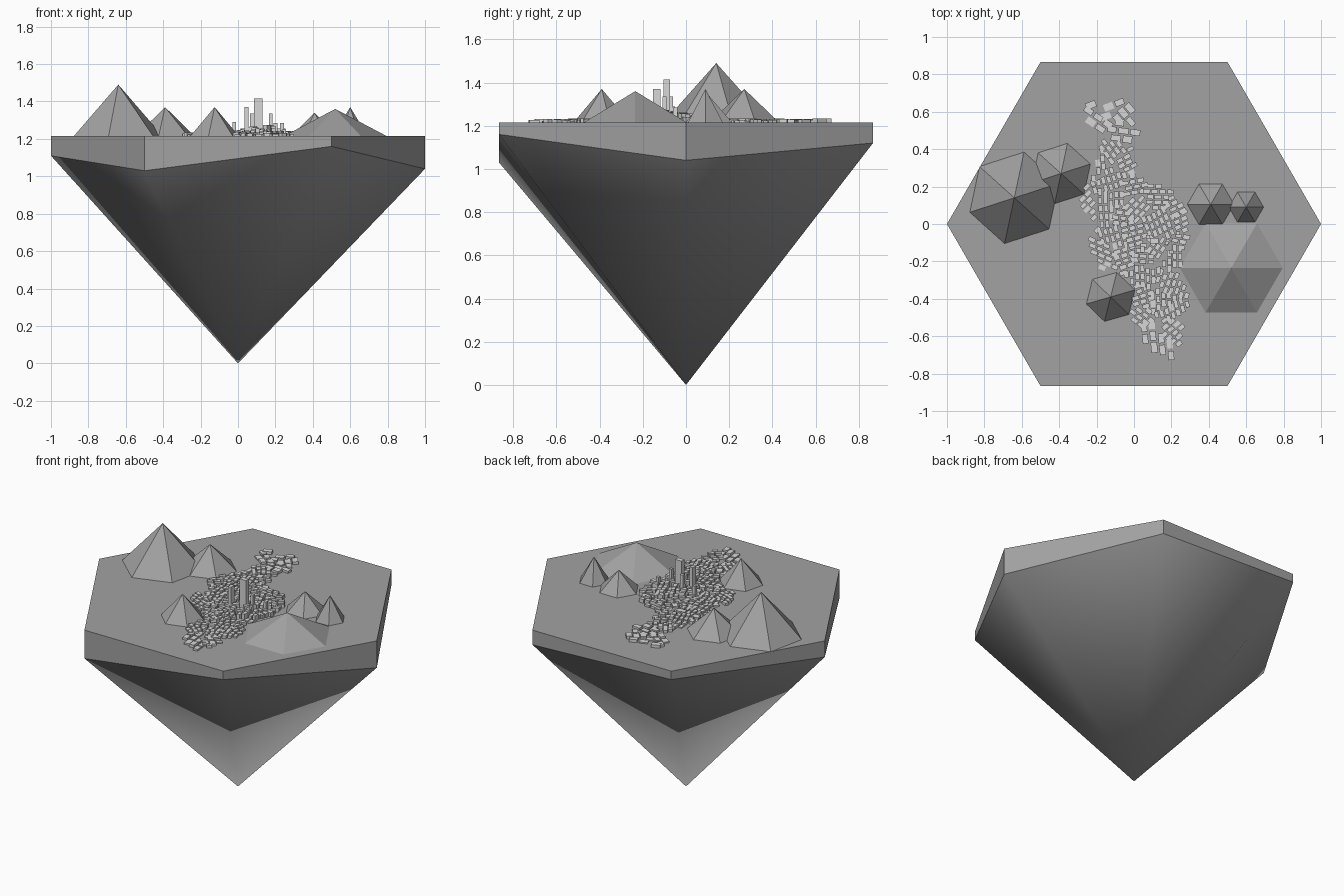
import bpy, bmesh, random
from math import radians, cos, sin, hypot, floor
from mathutils import Matrix, Vector

random.seed(7)
TOP = 1.215

cube = bpy.data.objects.get("Cube")
if cube:
    bpy.data.objects.remove(cube, do_unlink=True)


def make_material(name, value):
    mat = bpy.data.materials.new(name)
    mat.use_nodes = True
    colour = (value, value, value, 1)
    mat.diffuse_color = colour
    mat.node_tree.nodes["Principled BSDF"].inputs["Base Color"].default_value = colour
    return mat


rock = make_material("rock grey", 0.36)
concrete = make_material("pale concrete", 0.68)


def finish(bm, name, mat, smooth=False):
    bmesh.ops.recalc_face_normals(bm, faces=bm.faces)
    for face in bm.faces:
        face.smooth = smooth
    mesh = bpy.data.meshes.new(name)
    bm.to_mesh(mesh)
    bm.free()
    mesh.materials.append(mat)
    obj = bpy.data.objects.new(name, mesh)
    bpy.context.collection.objects.link(obj)
    return obj


# Island: hexagonal plate whose lower rim is uneven
rim_heights = [1.04, 1.12, 1.16, 1.11, 1.03, 1.16]
corners = [(cos(radians(60 * i)), sin(radians(60 * i))) for i in range(6)]

bm = bmesh.new()
upper = [bm.verts.new((x, y, TOP)) for x, y in corners]
lower = [bm.verts.new((x, y, z)) for (x, y), z in zip(corners, rim_heights)]
bm.faces.new(upper)
for i in range(6):
    j = (i + 1) % 6
    bm.faces.new((lower[i], lower[j], upper[j], upper[i]))
plate = finish(bm, "island_plate", rock)

# Underside: smooth point hanging below the rim
bm = bmesh.new()
tip = bm.verts.new((0, 0, 0))
rim = [bm.verts.new((x, y, z)) for (x, y), z in zip(corners, rim_heights)]
for i in range(6):
    bm.faces.new((rim[(i + 1) % 6], rim[i], tip))
finish(bm, "island_underside", rock, smooth=True)


# Mountains: six-sided pyramids
def mountain(name, x, y, radius, peak, turn):
    bm = bmesh.new()
    height = peak - TOP
    place = Matrix.Translation((x, y, TOP + height / 2)) @ Matrix.Rotation(radians(turn), 4, "Z")
    # a hexagon corner lies on an axis, so a multiple of 60 degrees is neutral
    bmesh.ops.create_cone(bm, cap_ends=False, segments=6, radius1=radius,
                          radius2=0, depth=height, matrix=place)
    finish(bm, name, rock)


mountain("great_mountain", -0.64, 0.14, 0.25, 1.49, 48)
mountain("west_mountain", -0.39, 0.27, 0.165, 1.37, 48)
mountain("south_mountain", -0.125, -0.39, 0.135, 1.37, 46)
mountain("east_mountain", 0.41, 0.105, 0.125, 1.34, 30)
mountain("small_east_mountain", 0.6, 0.09, 0.093, 1.37, 30)
mountain("broad_mountain", 0.52, -0.235, 0.275, 1.36, 30)

# City outline: y, west edge, east edge from south to north
outline = [(-0.72, 0.13, 0.22), (-0.62, 0.03, 0.26), (-0.5, -0.01, 0.26),
           (-0.42, 0.0, 0.3), (-0.28, -0.03, 0.25), (-0.23, -0.19, 0.26),
           (-0.1, -0.24, 0.3), (0.0, -0.2, 0.3), (0.1, -0.28, 0.29),
           (0.18, -0.28, 0.2), (0.24, -0.22, 0.04), (0.36, -0.2, -0.01),
           (0.45, -0.17, 0.0), (0.54, -0.24, 0.02), (0.6, -0.29, 0.0),
           (0.65, -0.24, -0.04)]


def in_city(x, y):
    for (y0, a0, b0), (y1, a1, b1) in zip(outline, outline[1:]):
        if y0 <= y <= y1:
            t = (y - y0) / (y1 - y0)
            return a0 + t * (a1 - a0) <= x <= b0 + t * (b1 - b0)
    return False


def add_block(bm, x, y, width, depth, height, turn=0):
    place = (Matrix.Translation((x, y, TOP + height / 2))
             @ Matrix.Rotation(turn, 4, "Z")
             @ Matrix.Diagonal((width, depth, height, 1)))
    bmesh.ops.create_cube(bm, size=1, matrix=place)


# City blocks: each district has its own street direction
districts = []
while len(districts) < 34:
    p = Vector((random.uniform(-0.3, 0.32), random.uniform(-0.72, 0.66)))
    if in_city(*p) and all((p - q).length > 0.075 for q, _ in districts):
        districts.append((p, random.uniform(0, 3.14)))

bm = bmesh.new()
for centre, angle in districts:
    outskirts = centre.y > 0.47 or centre.y < -0.6
    pitch = 0.05 if outskirts else 0.034
    along = Vector((cos(angle), sin(angle)))
    across = Vector((-along.y, along.x))
    for row in range(-7, 8):
        shift = random.uniform(0, pitch)
        for col in range(-6, 7):
            p = centre + along * (col * pitch * 1.25 + shift) + across * (row * pitch * 0.85)
            nearest = min(districts, key=lambda d: (p - d[0]).length)
            if nearest[0] is not centre or not in_city(*p):
                continue
            core = max(0, 1 - hypot((p.x - 0.14) / 0.22, (p.y + 0.08) / 0.35))
            height = 0.007 + 0.012 * random.random() + 0.06 * core * random.random()
            add_block(bm, p.x, p.y, pitch * random.uniform(0.95, 1.15),
                      pitch * random.uniform(0.6, 0.76), height, angle)
finish(bm, "city_blocks", concrete)

# Towers in the city centre
towers = [(0.108, -0.09, 0.046, 0.03, 1.415), (0.045, -0.135, 0.022, 0.036, 1.37),
          (0.075, -0.07, 0.02, 0.02, 1.335), (0.176, -0.1, 0.018, 0.018, 1.335),
          (0.235, -0.05, 0.02, 0.02, 1.285), (0.2, -0.15, 0.02, 0.02, 1.285),
          (-0.02, -0.06, 0.02, 0.02, 1.29)]
bm = bmesh.new()
for x, y, width, depth, peak in towers:
    add_block(bm, x, y, width, depth, peak - TOP)
finish(bm, "city_towers", concrete)
